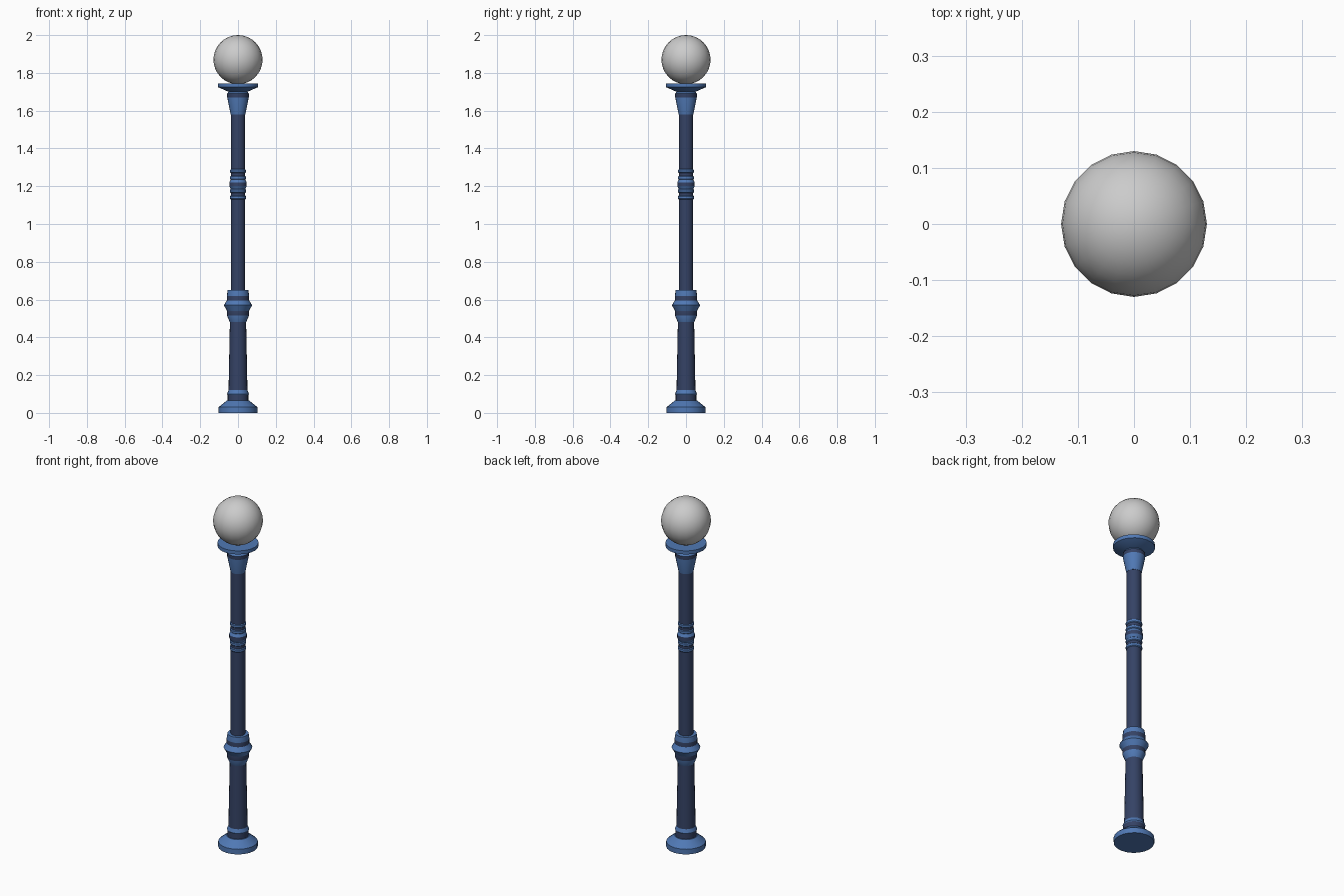
import bpy, math

if "Cube" in bpy.data.objects:
    bpy.data.objects.remove(bpy.data.objects["Cube"])

SEGMENTS = 20


def material(name, color):
    m = bpy.data.materials.new(name)
    m.diffuse_color = color
    m.use_nodes = True
    m.node_tree.nodes["Principled BSDF"].inputs["Base Color"].default_value = m.diffuse_color
    return m


blue = material("blue", (0.08, 0.19, 0.46, 1))
navy = material("navy", (0.035, 0.055, 0.13, 1))


def turned(name, profile, dark_bands=()):
    """Revolve (radius, height) points; listed bands use the dark paint."""
    n = SEGMENTS
    verts = [(r * math.cos(math.tau * i / n), r * math.sin(math.tau * i / n), z)
             for r, z in profile for i in range(n)]
    faces = [(k * n + i, k * n + (i + 1) % n, (k + 1) * n + (i + 1) % n, (k + 1) * n + i)
             for k in range(len(profile) - 1) for i in range(n)]
    faces.append(tuple(reversed(range(n))))
    faces.append(tuple(range(len(verts) - n, len(verts))))
    mesh = bpy.data.meshes.new(name)
    mesh.from_pydata(verts, [], faces)
    mesh.materials.append(blue)
    mesh.materials.append(navy)
    for p in mesh.polygons[:-2]:
        p.material_index = int(p.index // n in dark_bands)
    obj = bpy.data.objects.new(name, mesh)
    bpy.context.collection.objects.link(obj)
    bpy.ops.object.select_all(action='DESELECT')
    obj.select_set(True)
    bpy.context.view_layer.objects.active = obj
    bpy.ops.object.shade_smooth_by_angle(angle=math.radians(25))
    return obj


# Stepped foot
turned("base", [(.103, 0), (.103, .03), (.06, .065), (.055, .065), (.055, .095),
                (.058, .10), (.05, .12)], {3})
# Tapered lower shaft
turned("lower_shaft", [(.05, .12), (.043, .48)], {0})
# Middle collar
turned("collar", [(.043, .48), (.058, .515), (.058, .54), (.075, .57),
                  (.059, .595), (.059, .62), (.055, .65), (.038, .65)], {1, 4})
# Slim upper shaft
turned("upper_shaft", [(.038, .65), (.038, 1.58)], {0})
# Ring mouldings
for i, z in enumerate((1.13, 1.165, 1.235, 1.27)):
    turned(f"ring_{i + 1}", [(.038, z), (.042, z + .004), (.042, z + .016), (.038, z + .02)])
turned("ring_middle", [(.038, 1.185), (.046, 1.20), (.046, 1.22), (.038, 1.235)], {1})
# Flared capital and lamp plate
turned("capital", [(.039, 1.58), (.057, 1.67), (.057, 1.69), (.05, 1.70)], {1})
turned("lamp_plate", [(.05, 1.70), (.107, 1.725), (.107, 1.745)])

# Globe
bpy.ops.mesh.primitive_uv_sphere_add(segments=20, ring_count=16, radius=.13, location=(0, 0, 1.87))
globe = bpy.context.object
globe.name = "lamp_globe"
bpy.ops.object.shade_smooth()
